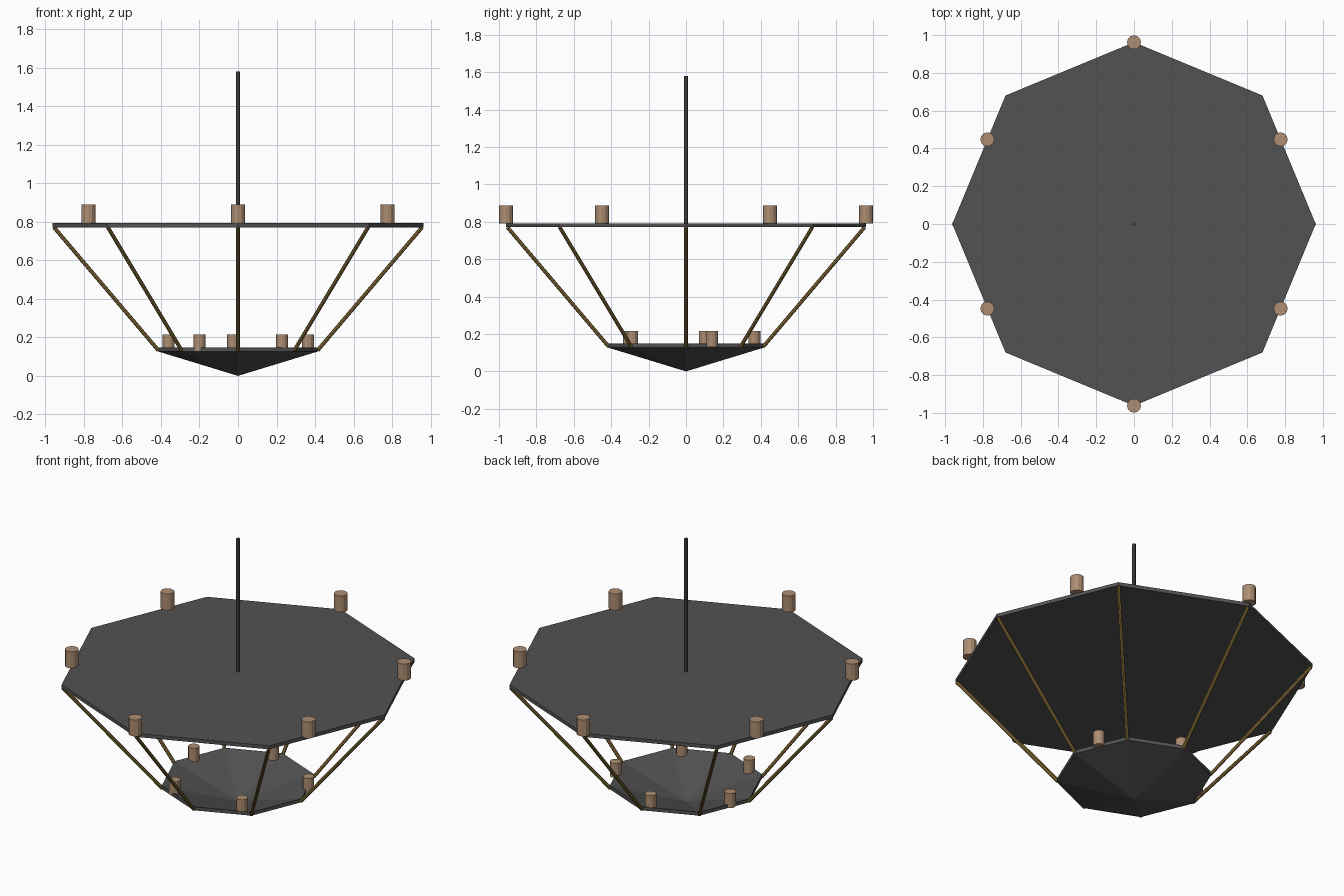
import bpy
from math import sin, cos, pi, radians
from mathutils import Vector

if "Cube" in bpy.data.objects:
    bpy.data.objects.remove(bpy.data.objects["Cube"])


def material(name, rgb):
    m = bpy.data.materials.new(name)
    m.diffuse_color = (*rgb, 1)
    m.use_nodes = True
    m.node_tree.nodes["Principled BSDF"].inputs["Base Color"].default_value = m.diffuse_color
    return m


IRON = material("dark_iron", (0.085, 0.085, 0.085))
BRASS = material("brass", (0.25, 0.16, 0.04))
WAX = material("wax", (0.42, 0.27, 0.17))

TIER_R, TIER_Z0, TIER_Z1 = 0.962, 0.771, 0.792
BOWL_R, BOWL_Z0, BOWL_Z1 = 0.416, 0.127, 0.148


def rod(name, start, end, radius, sides, mat, fill='NGON'):
    """Flat-sided cylinder between two points."""
    a, b = Vector(start), Vector(end)
    d = b - a
    bpy.ops.mesh.primitive_cylinder_add(
        vertices=sides, radius=radius, depth=d.length, end_fill_type=fill,
        location=(a + b) / 2, rotation=d.to_track_quat('Z', 'Y').to_euler())
    ob = bpy.context.object
    ob.name = name
    ob.data.materials.append(mat)
    return ob


def candle(name, x, y, z0, z1, radius):
    ob = rod(name, (0, 0, z0), (0, 0, z1), radius, 12, WAX)
    ob.location.x, ob.location.y = x, y


# Upper octagonal tier and the hanging rod
rod("upper_tier", (0, 0, TIER_Z0), (0, 0, TIER_Z1), TIER_R, 8, IRON)
rod("hanging_rod", (0, 0, TIER_Z0), (0, 0, 1.58), 0.01, 8, IRON)

# Lower bowl: thin octagon with both centre points pushed down
bowl = rod("lower_bowl", (0, 0, BOWL_Z0), (0, 0, BOWL_Z1), BOWL_R, 8, IRON, 'TRIFAN')
for v in bowl.data.vertices:
    if v.co.xy.length < 0.01:
        v.co.z -= BOWL_Z0

# Brass struts joining the octagon corners
for i in range(8):
    c, s = cos(i * pi / 4), sin(i * pi / 4)
    rod(f"strut_{i + 1}", (0.413 * c, 0.413 * s, 0.132),
        (0.955 * c, 0.955 * s, 0.771), 0.01, 8, BRASS)

# Upper candles, every 60 degrees along the octagon edge
for i in range(6):
    a = radians(30 + 60 * i)
    off = (a + pi / 8) % (pi / 4) - pi / 8
    r = TIER_R * cos(pi / 8) / cos(pi / 8 - abs(off))
    candle(f"upper_candle_{i + 1}", r * cos(a), r * sin(a), 0.79, 0.888, 0.037)

# Lower candles inside the bowl rim
for i, (x, y) in enumerate([(-0.025, 0.366), (-0.36, 0.10), (-0.2, -0.307),
                            (0.228, -0.287), (0.364, 0.14)]):
    candle(f"lower_candle_{i + 1}", x, y, 0.13, 0.215, 0.031)
